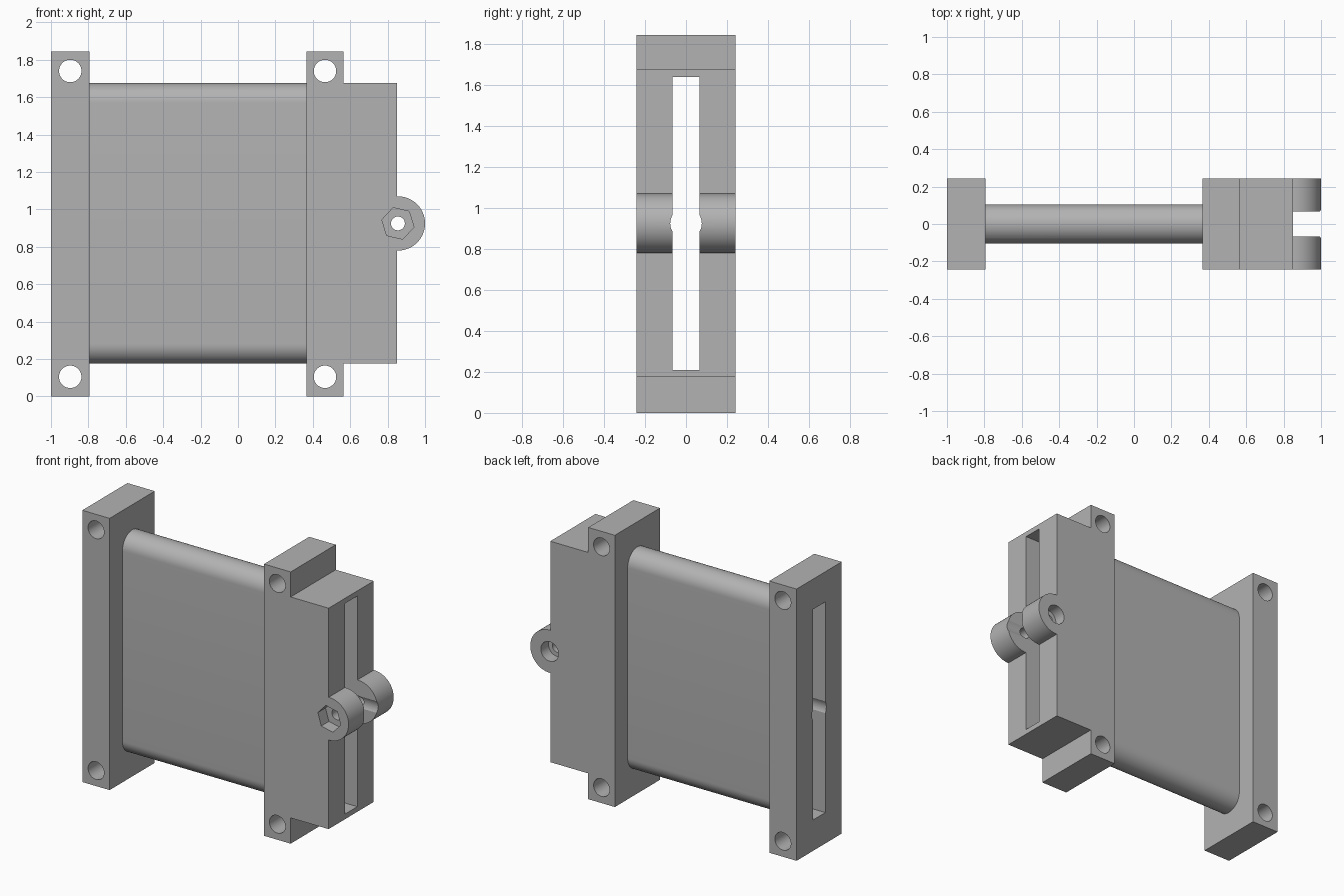
import bpy
import math
from mathutils import Vector

cube = bpy.data.objects.get("Cube")
if cube:
    bpy.data.objects.remove(cube, do_unlink=True)

HALF_DEPTH = 0.242
MID_Z = 0.925
HEIGHT = 2 * MID_Z - 0.005
LUG_X, LUG_R = 0.855, 0.145

grey = bpy.data.materials.new("plain grey")
grey.use_nodes = True
grey.diffuse_color = (0.45, 0.45, 0.45, 1)
grey.node_tree.nodes["Principled BSDF"].inputs["Base Color"].default_value = grey.diffuse_color


def arc(cx, cy, r, start, end, steps):
    """Points on an arc, angles in degrees."""
    angles = [math.radians(start + (end - start) * i / steps) for i in range(steps + 1)]
    return [(cx + r * math.cos(a), cy + r * math.sin(a)) for a in angles]


def circle(cx, cy, r, sides=48, turn=0):
    return arc(cx, cy, r, turn, turn + 360, sides)[:-1]


def prism(name, outline, axis, low, high):
    """Extrude an outline: (x, z) along y, or (y, z) along x."""
    def place(p, d):
        return Vector((p[0], d, p[1])) if axis == "y" else Vector((d, p[0], p[1]))
    n = len(outline)
    verts = [place(p, low) for p in outline] + [place(p, high) for p in outline]
    faces = [tuple(range(n)), tuple(range(2 * n - 1, n - 1, -1))]
    faces += [(i, i + n, (i + 1) % n + n, (i + 1) % n) for i in range(n)]
    if axis == "x":
        faces = [f[::-1] for f in faces]
    mesh = bpy.data.meshes.new(name)
    mesh.from_pydata(verts, [], faces)
    mesh.materials.append(grey)
    obj = bpy.data.objects.new(name, mesh)
    bpy.context.collection.objects.link(obj)
    return obj


def rect(a0, a1, z0, z1):
    return [(a0, z0), (a1, z0), (a1, z1), (a0, z1)]


def combine(target, tool, operation):
    mod = target.modifiers.new(operation, "BOOLEAN")
    mod.operation, mod.object, mod.solver = operation, tool, "EXACT"
    bpy.ops.object.select_all(action="DESELECT")
    bpy.context.view_layer.objects.active = target
    target.select_set(True)
    bpy.ops.object.modifier_apply(modifier=mod.name)
    bpy.data.objects.remove(tool, do_unlink=True)


# Clamp end: flange, stepped block and round lug in one outline
edge = math.degrees(math.acos((0.85 - LUG_X) / LUG_R))
outline = [(0.365, 0), (0.565, 0), (0.565, 0.175), (0.85, 0.175)]
outline += arc(LUG_X, MID_Z, LUG_R, -edge, edge, 40)
outline += [(0.85, 1.675), (0.565, 1.675), (0.565, HEIGHT), (0.365, HEIGHT)]
housing = prism("slotted_housing", outline, "y", -HALF_DEPTH, HALF_DEPTH)

# Flat middle body with fully rounded top and bottom, and the far flange
r = 0.105
stadium = arc(0, 1.675 - r, r, 0, 180, 24) + arc(0, 0.175 + r, r, 180, 360, 24)
combine(housing, prism("body", stadium, "x", -0.9, 0.46), "UNION")
combine(housing, prism("end_flange", rect(-1, -0.795, 0, HEIGHT), "y",
                       -HALF_DEPTH, HALF_DEPTH), "UNION")

# Long slot and round channel running the whole length
cutters = [
    prism("slot", rect(-0.066, 0.066, 0.21, 1.64), "x", -1.2, 1.2),
    prism("channel", circle(0, MID_Z, 0.077), "x", -1.2, 1.2),
]
# Bolt holes in the flange corners
for x in (-0.897, 0.465):
    for z in (0.105, HEIGHT - 0.105):
        cutters.append(prism("bolt_hole", circle(x, z, 0.06), "y", -0.5, 0.5))
# Clamp screw: through hole, hexagonal nut pocket, round head recess
cutters += [
    prism("screw_hole", circle(LUG_X, MID_Z, 0.037), "y", -0.5, 0.5),
    prism("nut_pocket", circle(LUG_X, MID_Z, 0.088, 6, 47), "y", -0.5, -0.16),
    prism("head_recess", circle(LUG_X, MID_Z, 0.066), "y", 0.16, 0.5),
]
for cutter in cutters:
    combine(housing, cutter, "DIFFERENCE")

bpy.ops.object.shade_smooth_by_angle(angle=math.radians(30))
